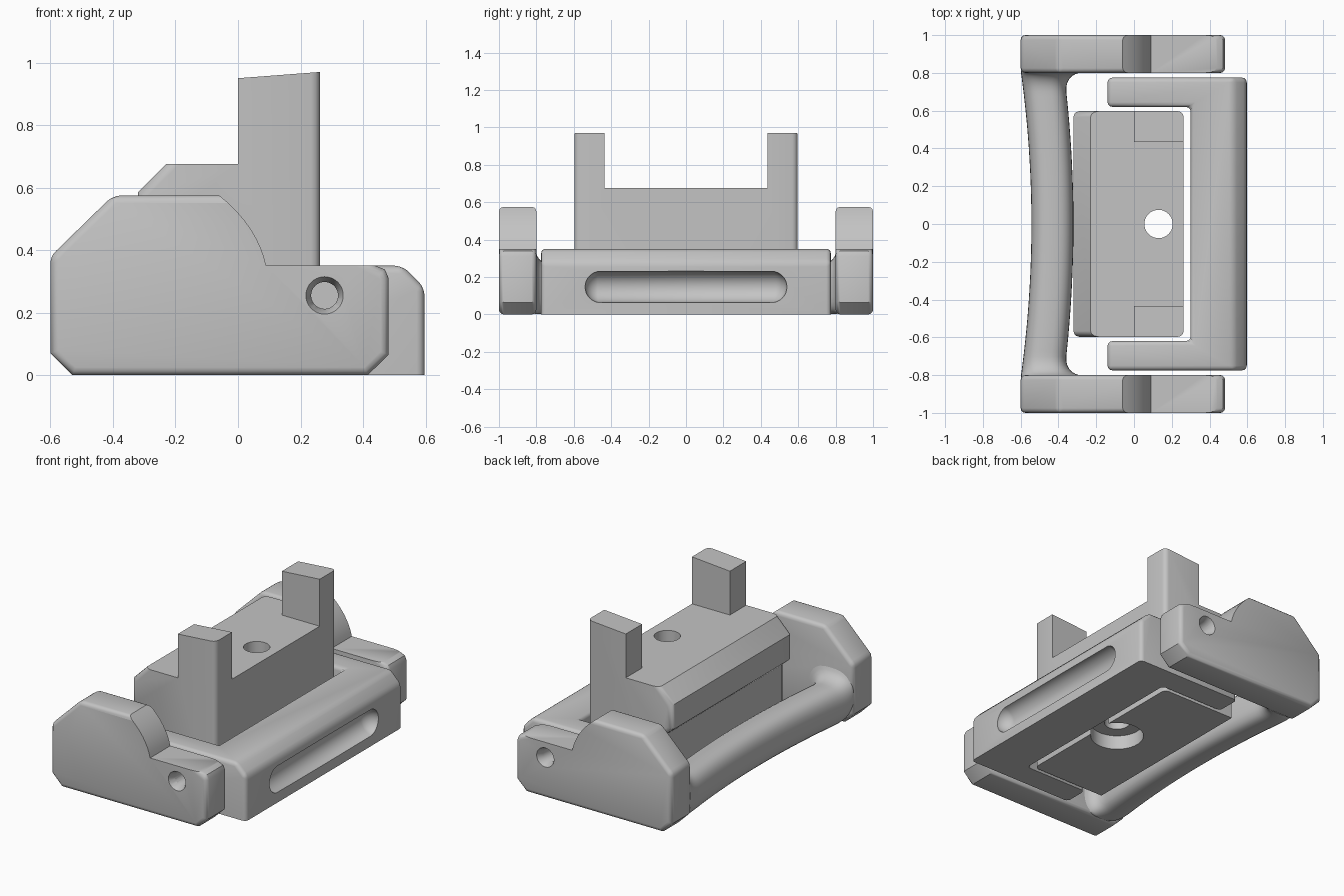
import bpy, bmesh, math
from mathutils import Matrix, Vector

cube = bpy.data.objects.get("Cube")
if cube:
    bpy.data.objects.remove(cube, do_unlink=True)

grey = bpy.data.materials.new("plain_grey")
grey.use_nodes = True
GREY = (0.55, 0.55, 0.55, 1)
grey.diffuse_color = GREY
grey.node_tree.nodes["Principled BSDF"].inputs["Base Color"].default_value = GREY


def finish(name, bm):
    """Turn a bmesh into a grey object."""
    bmesh.ops.recalc_face_normals(bm, faces=bm.faces)
    mesh = bpy.data.meshes.new(name)
    bm.to_mesh(mesh)
    bm.free()
    mesh.materials.append(grey)
    obj = bpy.data.objects.new(name, mesh)
    bpy.context.collection.objects.link(obj)
    return obj


def prism(points, axis, low, high):
    """Extrude an outline along y (outline in x, z) or z (outline in x, y)."""
    bm = bmesh.new()
    place = (lambda a, b, h: (a, h, b)) if axis == "y" else (lambda a, b, h: (a, b, h))
    face = bm.faces.new([bm.verts.new(place(a, b, low)) for a, b in points])
    grown = bmesh.ops.extrude_face_region(bm, geom=[face])["geom"]
    step = Vector(place(0, 0, high - low))
    bmesh.ops.translate(bm, vec=step, verts=[g for g in grown if isinstance(g, bmesh.types.BMVert)])
    bmesh.ops.recalc_face_normals(bm, faces=bm.faces)
    return bm


def bevel(bm, width, segments, rule):
    """Bevel the edges whose midpoint and direction pass the rule."""
    picked = []
    for e in bm.edges:
        a, b = (v.co for v in e.verts)
        if rule((a + b) / 2, (b - a).normalized()):
            picked.append(e)
    bmesh.ops.bevel(bm, geom=picked, offset=width, offset_type='OFFSET', segments=segments,
                    profile=0.5, affect='EDGES', clamp_overlap=True)


def cone(start, end, r1, r2):
    """Capped cone or cylinder between two points."""
    bm = bmesh.new()
    a, b = Vector(start), Vector(end)
    turn = (b - a).to_track_quat('Z', 'Y').to_matrix().to_4x4()
    bmesh.ops.create_cone(bm, cap_ends=True, segments=40, radius1=r1, radius2=r2,
                          depth=(b - a).length, matrix=Matrix.Translation((a + b) / 2) @ turn)
    return bm


def cut(obj, bm):
    """Subtract a solid from an object."""
    cutter = finish("cutter", bm)
    cutter.hide_render = True
    mod = obj.modifiers.new("cut", 'BOOLEAN')
    mod.object = cutter
    mod.operation = 'DIFFERENCE'
    mod.solver = 'EXACT'
    bpy.context.view_layer.objects.active = obj
    bpy.ops.object.modifier_apply(modifier=mod.name)
    bpy.data.objects.remove(cutter, do_unlink=True)


def smooth(obj):
    bpy.ops.object.select_all(action='DESELECT')
    obj.select_set(True)
    bpy.context.view_layer.objects.active = obj
    bpy.ops.object.shade_smooth_by_angle(angle=math.radians(32))


# Side plates: stepped outline with a curved shoulder and a countersunk hole
shoulder = []
for i in range(9):
    t = i / 8
    shoulder.append((0.09 - 0.05 * t - 0.10 * t * t, 0.35 + 0.24 * t - 0.015 * t ** 3))
shoulder = [(x, min(z, 0.575 - 0.012 * (1 - i / 8))) for i, (x, z) in enumerate(shoulder)]
plate = [(-0.6, 0.07), (-0.53, 0), (0.415, 0), (0.482, 0.065), (0.482, 0.31), (0.47, 0.338), (0.44, 0.35)]
plate += shoulder + [(-0.40, 0.575), (-0.6, 0.38)]


def plate_edges(m, d):
    on_shoulder = -0.06 < m.x < 0.09 and m.z > 0.34
    on_ledge = 0.09 < m.x < 0.45 and m.z > 0.34
    upper_corner = abs(d.y) > 0.9 and m.x < -0.3 and m.z > 0.3
    return upper_corner or (abs(d.y) < 0.1 and not on_shoulder and not on_ledge)


for side, name in ((-1, "front_side_plate"), (1, "back_side_plate")):
    bm = prism(plate, "y", 0.8 * side, side)
    bevel(bm, 0.028, 3, plate_edges)
    obj = finish(name, bm)
    cut(obj, cone((0.277, 0.96 * side, 0.255), (0.277, 1.01 * side, 0.255), 0.043, 0.064))
    cut(obj, cone((0.277, 0.88 * side, 0.255), (0.277, 0.98 * side, 0.255), 0.043, 0.043))
    smooth(obj)

# Bowed handle bar, flared where it meets the plates
bm = bmesh.new()
rings = []
stations, around = 48, 32
for i in range(stations + 1):
    y = -0.81 * math.cos(math.pi * i / stations)
    f = min(1, max(0, (abs(y) - 0.7) / 0.1))
    flare = 0.09 * (1 - math.sqrt(1 - f * f))
    bow = 0.055 * (1 - min(1, abs(y) / 0.8) ** 2)
    outer, inner, top = -0.598 + bow, -0.37 + bow * 0.9 + flare, 0.26 + flare * 0.8
    ring = []
    for k in range(around):
        c, s = math.cos(math.tau * k / around), math.sin(math.tau * k / around)
        power = 0.75 if s > 0 else 0.95 if c < 0 else 0.6
        x = (outer + inner) / 2 + (inner - outer) / 2 * math.copysign(abs(c) ** power, c)
        z = top / 2 + top / 2 * math.copysign(abs(s) ** power, s)
        ring.append(bm.verts.new((x, y, z + 0.002)))
    rings.append(ring)
for a, b in zip(rings, rings[1:]):
    for k in range(around):
        n = (k + 1) % around
        bm.faces.new((a[k], a[n], b[n], b[k]))
bm.faces.new(rings[0])
bm.faces.new(rings[-1])
smooth(finish("handle_bar", bm))

# U-shaped slider with a chamfered outer edge
half = [(0.597, 0.775), (-0.14, 0.775), (-0.14, 0.62), (0.30, 0.62)]
outline = half + [(x, -y) for x, y in reversed(half)]
bm = prism(outline, "z", 0, 0.35)
bevel(bm, 0.07, 1, lambda m, d: abs(d.y) > 0.9 and m.x > 0.5 and m.z > 0.3)
bevel(bm, 0.025, 3, lambda m, d: m.z > 0.05)
slider = finish("slider_block", bm)

# Scooped grip: a ball stretched into a capsule
scoop = bmesh.new()
bmesh.ops.create_uvsphere(scoop, u_segments=32, v_segments=16, radius=0.085,
                          matrix=Matrix.Rotation(math.pi / 2, 4, 'X'))
for v in scoop.verts:
    if abs(v.co.y) > 0.001:
        v.co.y += math.copysign(0.455, v.co.y)
bmesh.ops.translate(scoop, verts=scoop.verts, vec=(0.605, 0, 0.147))
cut(slider, scoop)
smooth(slider)

# Central body: one profile with two upright posts left after cutting the middle
profile = [(-0.25, 0), (0.263, 0), (0.263, 0.97), (0, 0.95), (0, 0.675),
           (-0.23, 0.675), (-0.32, 0.585), (-0.32, 0.43), (-0.25, 0.37)]
bm = prism(profile, "y", -0.597, 0.597)
bevel(bm, 0.03, 3, lambda m, d: abs(d.y) < 0.1 and abs(d.z) > 0.5
      and (m.x > 0.25 or (m.x < -0.26 and m.z > 0.4)))
body = finish("central_body", bm)
cut(body, prism([(-0.1, 0.675), (0.4, 0.675), (0.4, 1.1), (-0.1, 1.1)], "y", -0.435, 0.435))
cut(body, cone((0.13, 0, -0.1), (0.13, 0, 0.8), 0.075, 0.075))
cut(body, cone((0.13, 0, -0.1), (0.13, 0, 0.09), 0.155, 0.155))
smooth(body)
